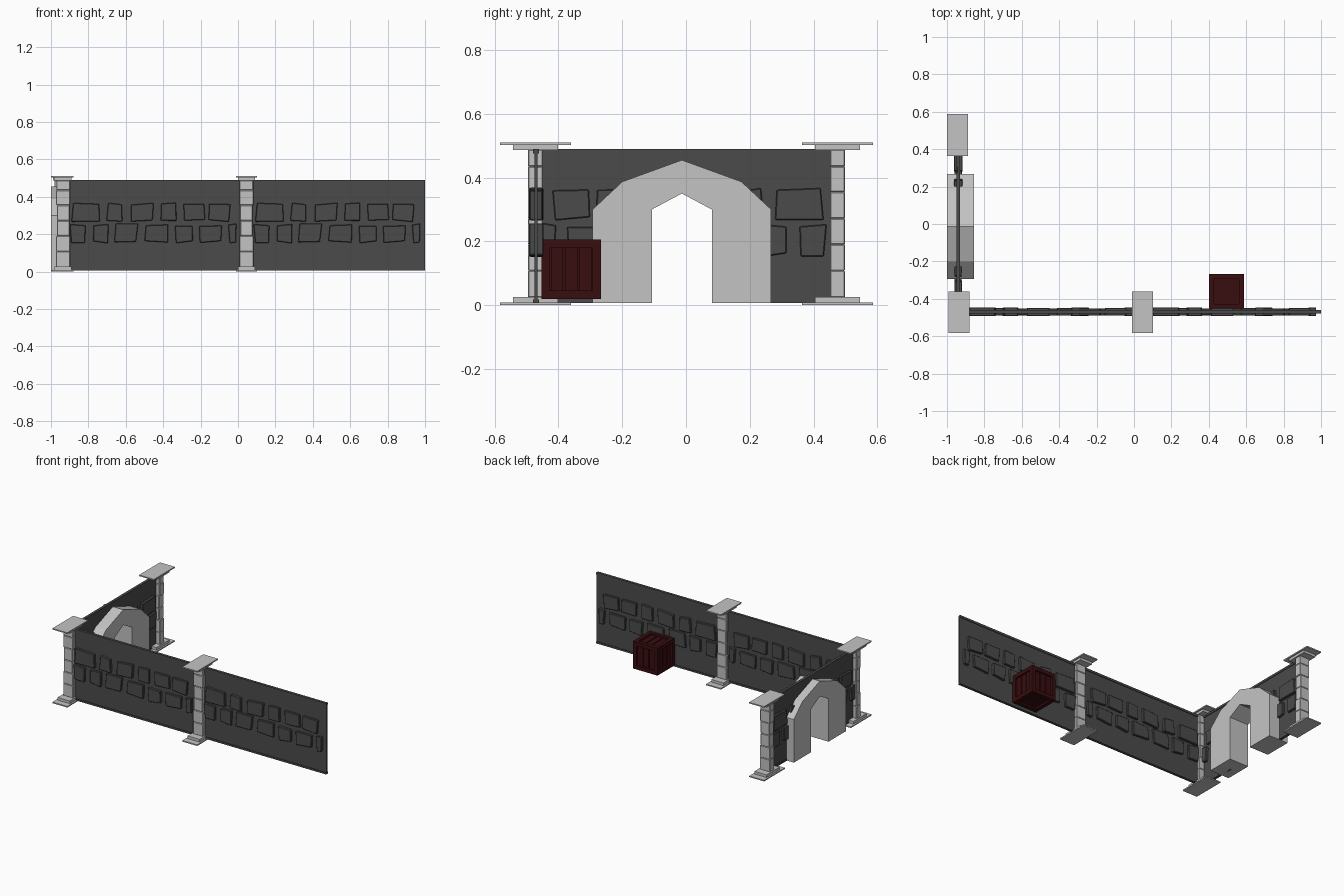
import bpy, bmesh, math, random
from mathutils import Vector, Matrix

if "Cube" in bpy.data.objects:
    bpy.data.objects.remove(bpy.data.objects["Cube"])


def mat(name, col):
    m = bpy.data.materials.new(name)
    m.diffuse_color = (*col, 1)
    m.use_nodes = True
    m.node_tree.nodes["Principled BSDF"].inputs["Base Color"].default_value = m.diffuse_color
    return m


PALE = mat("pale_stone", (0.55, 0.55, 0.55))
DARK = mat("dark_stone", (0.07, 0.07, 0.07))
WOOD = mat("dark_red_wood", (0.04, 0.004, 0.005))


def finish(bm, name, material, loc=(0, 0, 0), rot=0.0, bevel=0.0):
    bmesh.ops.recalc_face_normals(bm, faces=bm.faces)
    me = bpy.data.meshes.new(name)
    bm.to_mesh(me)
    bm.free()
    me.materials.append(material)
    ob = bpy.data.objects.new(name, me)
    bpy.context.collection.objects.link(ob)
    ob.location = loc
    ob.rotation_euler.z = rot
    if bevel:
        mod = ob.modifiers.new("chipped_edges", 'BEVEL')
        mod.width = bevel
        mod.segments = 1
    return ob


def box(bm, x0, x1, y0, y1, z0, z1):
    m = Matrix.Translation(((x0 + x1) / 2, (y0 + y1) / 2, (z0 + z1) / 2))
    m = m @ Matrix.Diagonal((x1 - x0, y1 - y0, z1 - z0, 1))
    bmesh.ops.create_cube(bm, size=1, matrix=m)


def prism(bm, pts, y0, y1):
    """Extrude an outline of (x, z) points from y0 to y1."""
    face = bm.faces.new([bm.verts.new((x, y0, z)) for x, z in pts])
    out = bmesh.ops.extrude_face_region(bm, geom=[face])
    for v in out["geom"]:
        if isinstance(v, bmesh.types.BMVert):
            v.co.y = y1


# ---- Wall panels: thin core with cap and foot, two rows of rough stones ----
LENGTH = 0.952
UPPER = [(.048, .198), (.235, .32), (.358, .481), (.519, .61), (.642, .754), (.78, .893)]
LOWER = [(.037, .118), (.16, .246), (.278, .396), (.438, .556), (.604, .695),
         (.733, .85), (.888, .93)]


def wall(name, loc, rot=0.0, gap=None):
    rng = random.Random(4)
    bm = bmesh.new()
    if gap:
        a, b, h = gap
        prism(bm, [(0, .01), (a, .01), (a, h), (b, h), (b, .01), (LENGTH, .01),
                   (LENGTH, .485), (0, .485)], -.005, .005)
        spans = [(0, a), (b, LENGTH)]
    else:
        box(bm, 0, LENGTH, -.005, .005, .01, .485)
        spans = [(0, LENGTH)]
    box(bm, 0, LENGTH, -.009, .009, .475, .49)
    for a0, b0 in spans:
        box(bm, a0, b0, -.009, .009, .006, .018)
    finish(bm, name + "_core", DARK, loc, rot)

    bm = bmesh.new()
    for row, z0, z1 in ((UPPER, .272, .363), (LOWER, .157, .25)):
        for x0, x1 in row:
            j = [rng.uniform(-.007, .007) for _ in range(8)]
            d = rng.uniform(.018, .024)
            if gap and x1 > gap[0] and x0 < gap[1]:
                # stones next to the archway are trimmed, those inside left out
                if x0 < gap[0] - .02:
                    x1 = gap[0] - .01
                elif x1 > gap[1] + .02:
                    x0 = gap[1] + .01
                else:
                    continue
            prism(bm, [(x0 + j[0], z0 + j[1]), (x1 + j[2], z0 + j[3]),
                       (x1 + j[4], z1 + j[5]), (x0 + j[6], z1 + j[7])], -d, d)
    finish(bm, name + "_stones", DARK, loc, rot, bevel=.003)


wall("front_wall_left", (-.935, -.47, 0))
wall("front_wall_right", (1 - LENGTH, -.47, 0))
wall("side_wall", (-.94, .476, 0), -math.pi / 2, gap=(.306, .676, .375))


# ---- Pillars: stepped plates at both ends, stacked blocks between ----
def pillar(name, x, y):
    bm = bmesh.new()
    for z0, z1, hx, hy in ((0, .008, .056, .112), (.008, .026, .046, .07),
                           (.486, .502, .046, .07), (.502, .51, .056, .112)):
        box(bm, -hx, hx, -hy, hy, z0, z1)
    finish(bm, name + "_plates", PALE, (x, y, 0))
    rng = random.Random(2)
    bm = bmesh.new()
    cuts = [.024, .108, .19, .272, .355, .435, .488]
    for z0, z1 in zip(cuts, cuts[1:]):
        hx = .035 + rng.uniform(-.002, .003)
        box(bm, -hx, hx, -.024, .024, z0, z1)
    finish(bm, name + "_shaft", PALE, (x, y, 0), bevel=.003)


pillar("corner_pillar", -.935, -.472)
pillar("middle_pillar", .045, -.472)
pillar("end_pillar", -.944, .475)

# ---- Archway: angular surround with a pointed opening ----
half = [(.28, .006), (.28, .30), (.187, .387), (0, .455)]
inner = [(0, .35), (.094, .30), (.094, .006)]
outline = ([(.094, .006)] + half + [(-x, z) for x, z in half[-2::-1]]
           + [(-x, z) for x, z in inner[::-1]] + [(.094, .30)])
bm = bmesh.new()
prism(bm, outline, -.072, .072)
finish(bm, "archway", PALE, (-.928, -.013, 0), math.pi / 2)

# ---- Crate: edge frame around recessed planks on all six faces ----
H, W = .093, .026
bm = bmesh.new()
for axis in range(3):
    for s in (-1, 1):
        for t in (-1, 1):
            lo, hi = [0] * 3, [0] * 3
            lo[axis], hi[axis] = -H, H
            for k, sign in (((axis + 1) % 3, s), ((axis + 2) % 3, t)):
                lo[k], hi[k] = sorted((sign * H, sign * (H - W)))
            box(bm, lo[0], hi[0], lo[1], hi[1], lo[2], hi[2])
finish(bm, "crate_frame", WOOD, (.495, -.36, .113))

bm = bmesh.new()
box(bm, -.074, .074, -.074, .074, -.074, .074)
p = 2 * (H - W) / 3
for i in range(3):
    a = -(H - W) + i * p + .003
    b = a + p - .006
    e, q = H - W, .082
    box(bm, a, b, -q, q, -e, e)      # front and back planks
    box(bm, -q, q, a, b, -e, e)      # side planks
    box(bm, a, b, -e, e, -q, q)      # top and bottom planks
finish(bm, "crate_planks", WOOD, (.495, -.36, .113))
